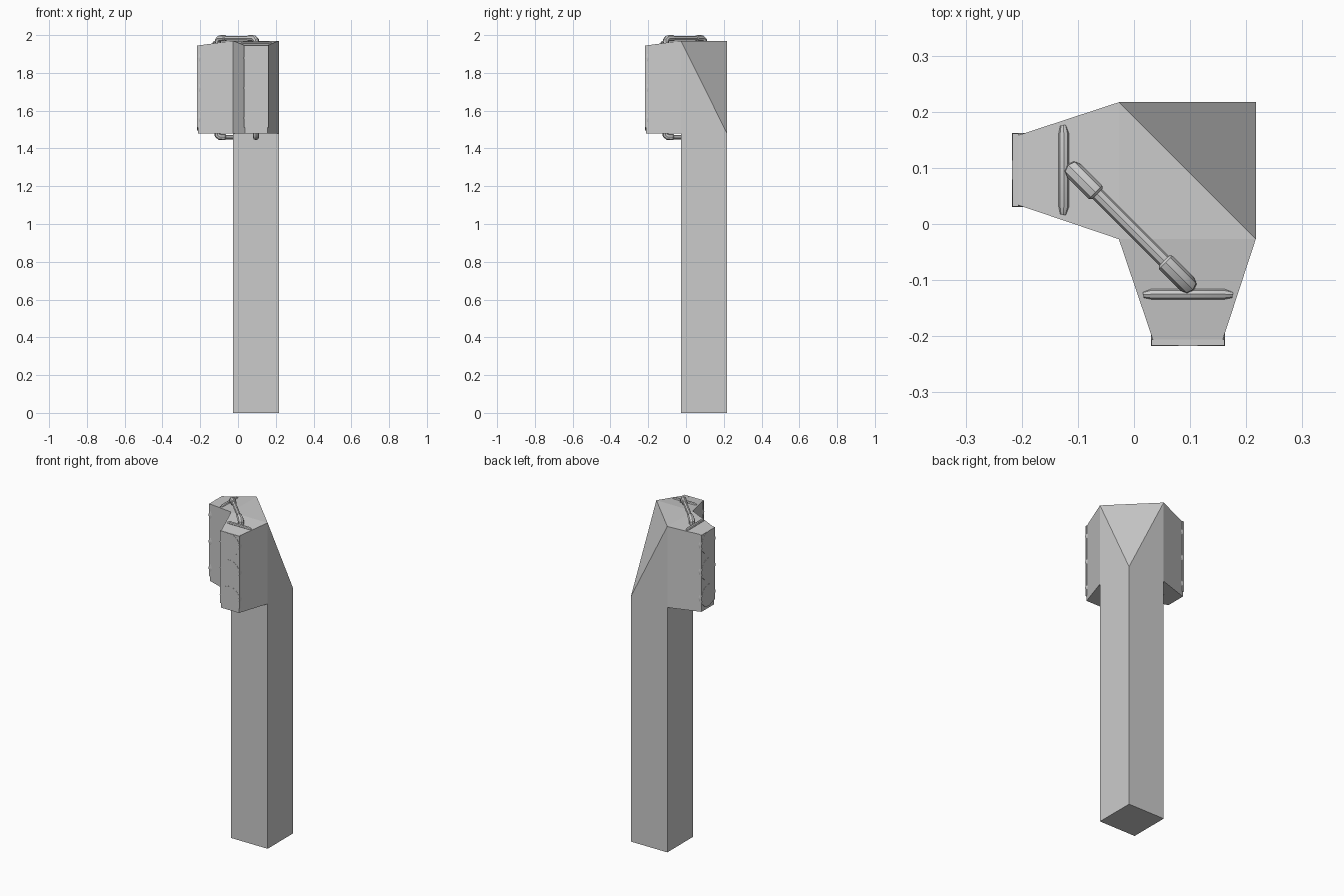
import bpy, bmesh
from math import radians
from mathutils import Matrix, Vector

if "Cube" in bpy.data.objects:
    bpy.data.objects.remove(bpy.data.objects["Cube"])

SWAP = Matrix(((0, 1, 0, 0), (1, 0, 0, 0), (0, 0, 1, 0), (0, 0, 0, 1)))
CX = 0.096


def make(name, bm):
    bmesh.ops.recalc_face_normals(bm, faces=bm.faces)
    me = bpy.data.meshes.new(name)
    bm.to_mesh(me)
    bm.free()
    ob = bpy.data.objects.new(name, me)
    bpy.context.collection.objects.link(ob)
    return ob


def hull(name, pts):
    bm = bmesh.new()
    for p in pts:
        bm.verts.new(p)
    bmesh.ops.convex_hull(bm, input=bm.verts)
    bmesh.ops.dissolve_limit(bm, angle_limit=radians(0.5), verts=bm.verts, edges=bm.edges)
    return make(name, bm)


def box(name, lo, hi):
    return hull(name, [(x, y, z) for x in (lo[0], hi[0]) for y in (lo[1], hi[1]) for z in (lo[2], hi[2])])


def smooth(ob, angle=40):
    bpy.ops.object.select_all(action='DESELECT')
    ob.select_set(True)
    bpy.context.view_layer.objects.active = ob
    bpy.ops.object.shade_smooth_by_angle(angle=radians(angle))


def tube(name, pts, radius):
    # points are (x, y, z, radius factor)
    cu = bpy.data.curves.new(name, 'CURVE')
    cu.dimensions = '3D'
    cu.bevel_depth = radius
    cu.bevel_resolution = 2
    cu.use_fill_caps = True
    sp = cu.splines.new('POLY')
    sp.points.add(len(pts) - 1)
    for p, c in zip(sp.points, pts):
        p.co = (*c[:3], 1)
        p.radius = c[3]
    ob = bpy.data.objects.new(name, cu)
    bpy.context.collection.objects.link(ob)
    bpy.ops.object.select_all(action='DESELECT')
    ob.select_set(True)
    bpy.context.view_layer.objects.active = ob
    bpy.ops.object.convert(target='MESH')
    ob = bpy.context.view_layer.objects.active
    smooth(ob)
    return ob


def mirrored(ob):
    # copy across the diagonal x = y, for the left-facing head
    c = ob.copy()
    c.data = ob.data.copy()
    c.data.transform(SWAP)
    c.data.flip_normals()
    c.name = ob.name.replace("front", "left")
    bpy.context.collection.objects.link(c)


# Post with its rear top corner sliced off
a, b, zl, zh = -0.027, 0.217, 1.48, 1.97
hull("post", [(x, y, 0) for x in (a, b) for y in (a, b)] +
     [(a, a, zh), (a, b, zh), (b, a, zh), (b, b, zl)])

parts = []

# Tapered signal head
parts.append(hull("front_head", [(a, a, zl), (b, a, zl), (a, a, zh), (b, a, zh),
                                 (0.036, -0.213, zl), (0.156, -0.213, zl),
                                 (0.036, -0.213, 1.945), (0.156, -0.213, 1.945)]))

# Face plate
parts.append(box("front_face_plate", (0.031, -0.2165, 1.51), (0.161, -0.206, 1.946)))

# Three round lamps
for i, z in enumerate((1.88, 1.72, 1.56)):
    bm = bmesh.new()
    m = Matrix.Translation((CX, -0.2025, z)) @ Matrix.Rotation(radians(90), 4, 'X')
    bmesh.ops.create_cone(bm, cap_ends=True, segments=20, radius1=0.066, radius2=0.066, depth=0.03, matrix=m)
    lamp = make(f"front_lamp_{i + 1}", bm)
    smooth(lamp)
    parts.append(lamp)

# Rounded bar across the head top
parts.append(tube("front_top_bar", [(0.017, -0.126, 1.955, 0.6), (0.032, -0.125, 1.958, 1),
                                    (0.160, -0.125, 1.958, 1), (0.175, -0.126, 1.955, 0.6)], 0.0095))

# Lower conduit from head underside into the post
parts.append(tube("front_lower_pipe", [(0.095, -0.09, 1.46, 1), (0.095, -0.015, 1.46, 1)], 0.012))
parts.append(tube("front_lower_elbow", [(0.095, -0.110, 1.49, 1), (0.095, -0.108, 1.470, 1),
                                        (0.095, -0.096, 1.460, 1), (0.095, -0.068, 1.460, 1),
                                        (0.095, -0.064, 1.460, 0.75)], 0.0165))

for p in parts:
    mirrored(p)

# Upper conduit linking both heads, with an elbow at each end
p0, p1 = Vector((0.102, -0.114, 0)), Vector((-0.114, 0.102, 0))


def along(t, z, r):
    p = p0.lerp(p1, t)
    return (p.x, p.y, z, r)


tube("upper_pipe", [along(0.1, 1.983, 1), along(0.9, 1.983, 1)], 0.012)
elbow = tube("front_upper_elbow", [along(0.03, 1.945, 1), along(0.035, 1.972, 1), along(0.08, 1.983, 1),
                                   along(0.21, 1.983, 1), along(0.225, 1.983, 0.75)], 0.017)
mirrored(elbow)
